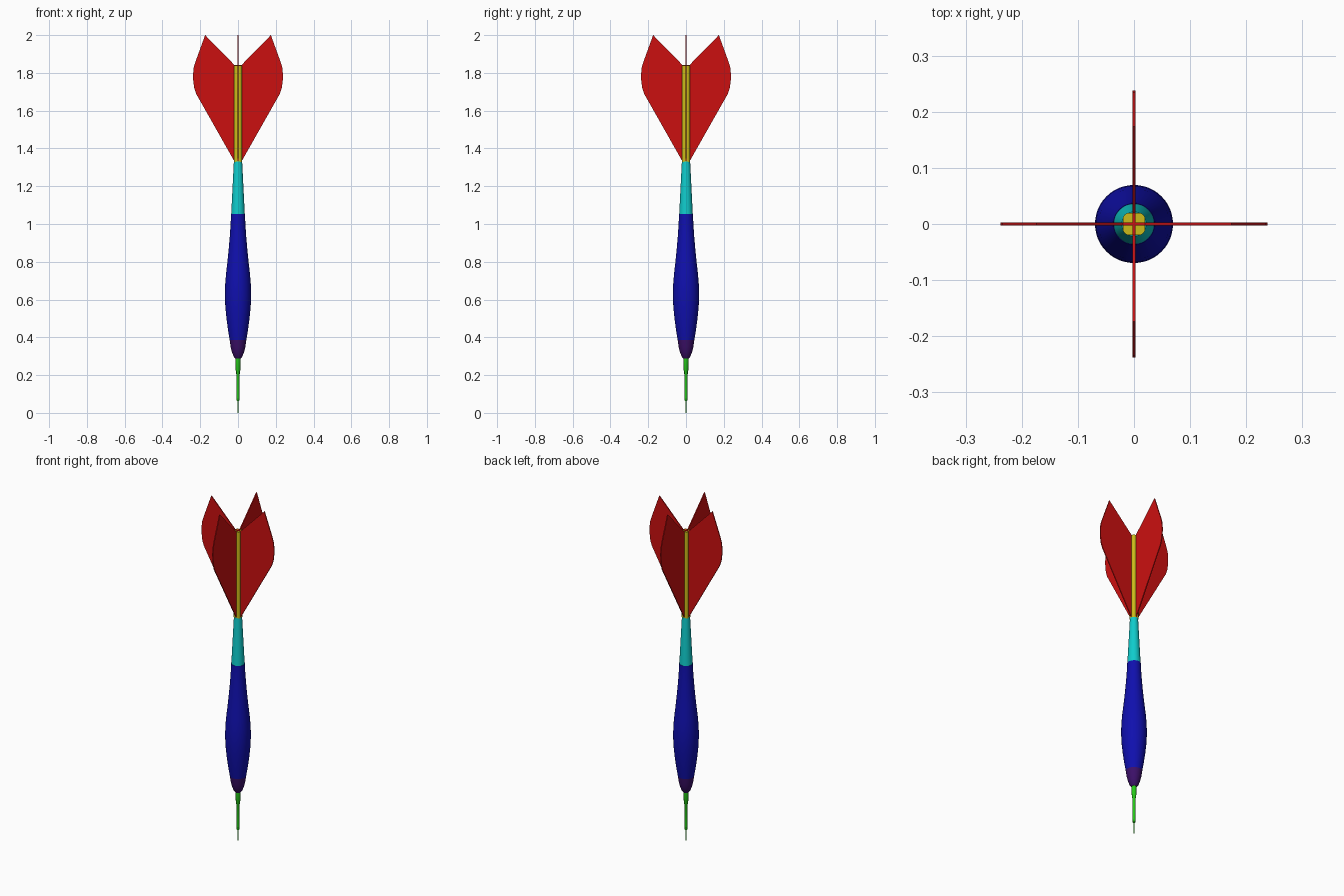
import bpy, bmesh, math

cube = bpy.data.objects.get("Cube")
if cube:
    bpy.data.objects.remove(cube, do_unlink=True)


def material(name, rgb):
    m = bpy.data.materials.new(name)
    m.use_nodes = True
    m.diffuse_color = (*rgb, 1)
    m.node_tree.nodes["Principled BSDF"].inputs["Base Color"].default_value = (*rgb, 1)
    return m


red = material("red", (0.60, 0.005, 0.005))
yellow = material("yellow", (0.60, 0.50, 0.01))
cyan = material("cyan", (0.005, 0.60, 0.60))
blue = material("blue", (0.005, 0.005, 0.42))
purple = material("purple", (0.045, 0.005, 0.14))
green = material("green", (0.02, 0.60, 0.01))


def finish(name, bm, mat, smooth=True):
    bmesh.ops.recalc_face_normals(bm, faces=bm.faces)
    mesh = bpy.data.meshes.new(name)
    bm.to_mesh(mesh)
    bm.free()
    mesh.materials.append(mat)
    obj = bpy.data.objects.new(name, mesh)
    bpy.context.collection.objects.link(obj)
    if smooth:
        bpy.ops.object.select_all(action="DESELECT")
        obj.select_set(True)
        bpy.context.view_layer.objects.active = obj
        bpy.ops.object.shade_smooth_by_angle(angle=math.radians(35))
    return obj


def lathe(name, profile, mat, sides=48):
    """Closed turned part from (radius, height) points."""
    bm = bmesh.new()
    rings = []
    for r, z in profile:
        angles = [math.tau * i / sides for i in range(sides)]
        rings.append([bm.verts.new((r * math.cos(a), r * math.sin(a), z)) for a in angles])
    for low, high in zip(rings, rings[1:]):
        for i in range(sides):
            j = (i + 1) % sides
            bm.faces.new((low[i], low[j], high[j], high[i]))
    bm.faces.new(rings[0])
    bm.faces.new(rings[-1])
    return finish(name, bm, mat)


# Stepped metal point
lathe("point", [(0.003, 0), (0.004, 0.065), (0.007, 0.066), (0.0095, 0.22),
                (0.012, 0.225), (0.013, 0.30)], green, 24)

# Nose cap and barrel
lathe("nose_cap", [(0.015, 0.288), (0.024, 0.30), (0.033, 0.325),
                   (0.039, 0.35), (0.044, 0.385)], purple)
lathe("barrel", [(0.044, 0.385), (0.053, 0.44), (0.061, 0.50), (0.067, 0.56),
                 (0.0695, 0.62), (0.068, 0.68), (0.063, 0.74), (0.056, 0.80),
                 (0.049, 0.87), (0.043, 0.94), (0.039, 1.0), (0.037, 1.052)], blue)

# Tapered stem
lathe("stem", [(0.036, 1.05), (0.022, 1.33)], cyan)

# Rounded square shaft between the flights
bm = bmesh.new()
bmesh.ops.create_cube(bm, size=1)
for v in bm.verts:
    v.co = (v.co.x * 0.04, v.co.y * 0.04, 1.584 + v.co.z * 0.512)
upright = [e for e in bm.edges if abs(e.verts[0].co.z - e.verts[1].co.z) > 0.1]
bmesh.ops.bevel(bm, geom=upright, offset=0.012, segments=4, profile=0.5, affect="EDGES")
finish("flight_shaft", bm, yellow)

# Four flat flights
outline = [(0, 1.33), (0.018, 1.33), (0.222, 1.69), (0.232, 1.72), (0.237, 1.76),
           (0.238, 1.79), (0.234, 1.83), (0.225, 1.86), (0.174, 2.0),
           (0.02, 1.843), (0, 1.843)]
for k, side in enumerate(("left", "back", "right", "front")):
    bm = bmesh.new()
    face = bm.faces.new([bm.verts.new((x, -0.0028, z)) for x, z in outline])
    extruded = bmesh.ops.extrude_face_region(bm, geom=[face])
    moved = [g for g in extruded["geom"] if isinstance(g, bmesh.types.BMVert)]
    bmesh.ops.translate(bm, verts=moved, vec=(0, 0.0056, 0))
    flight = finish("flight_" + side, bm, red, smooth=False)
    flight.rotation_euler.z = k * math.pi / 2
